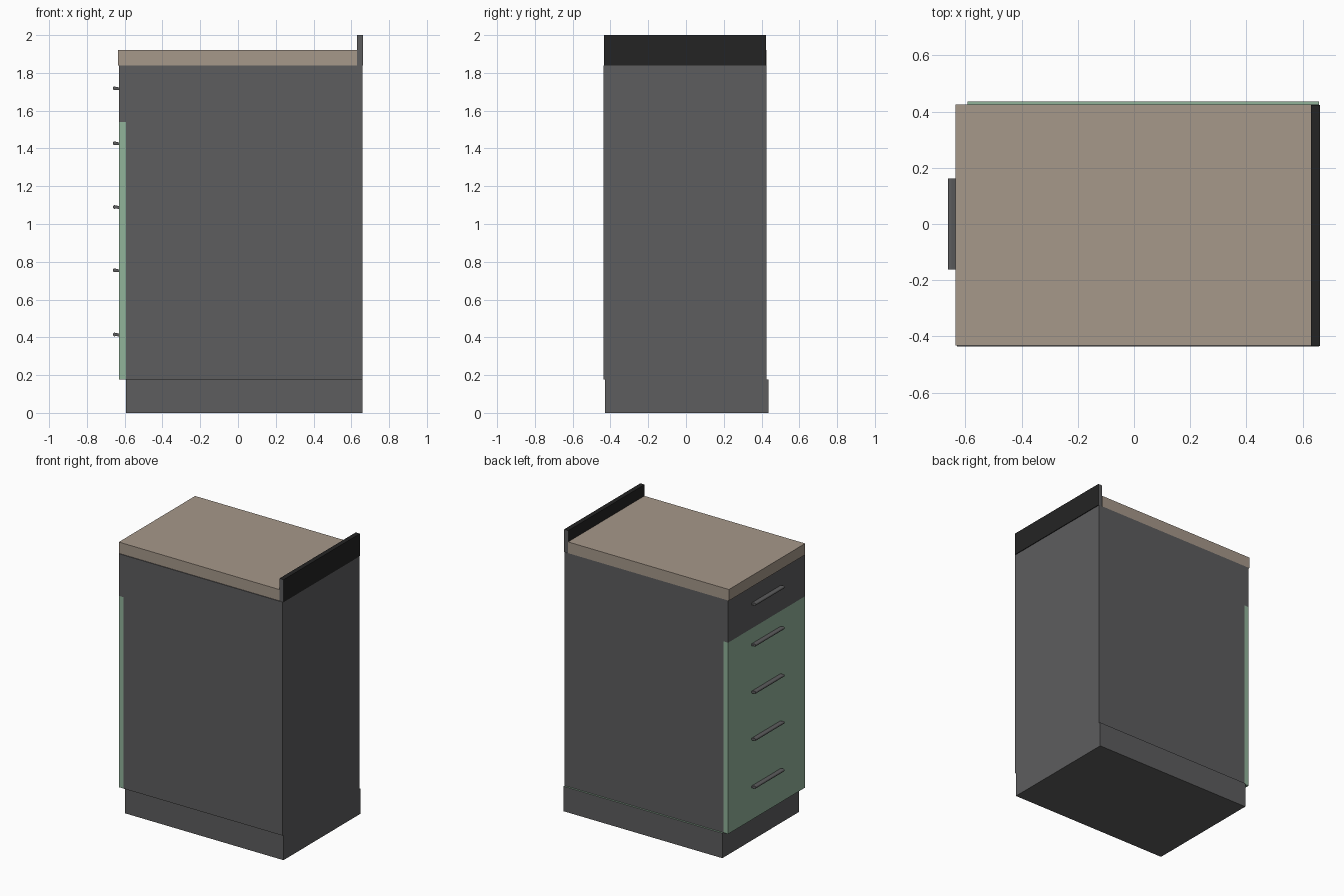
import bpy, bmesh, math

if "Cube" in bpy.data.objects:
    bpy.data.objects.remove(bpy.data.objects["Cube"])


def srgb(hexcode):
    out = []
    for i in (0, 2, 4):
        c = int(hexcode[i:i + 2], 16) / 255
        out.append(c / 12.92 if c <= 0.04045 else ((c + 0.055) / 1.055) ** 2.4)
    return (*out, 1.0)


def material(name, hexcode):
    m = bpy.data.materials.new(name)
    m.diffuse_color = srgb(hexcode)
    m.use_nodes = True
    m.node_tree.nodes["Principled BSDF"].inputs["Base Color"].default_value = m.diffuse_color
    return m


GREY = material("dark grey", "5d5d5e")
GREEN = material("sage green", "91b39a")
STONE = material("beige worktop", "a6988a")
BLACK = material("black", "242424")


def finish(name, bm, mats):
    me = bpy.data.meshes.new(name)
    bmesh.ops.recalc_face_normals(bm, faces=bm.faces)
    bm.to_mesh(me)
    bm.free()
    for m in mats:
        me.materials.append(m)
    ob = bpy.data.objects.new(name, me)
    bpy.context.collection.objects.link(ob)
    return ob


def box(name, x, y, z, *mats, second=None):
    """Box from (min, max) ranges; faces passing second(normal) get the second material."""
    bm = bmesh.new()
    bmesh.ops.create_cube(bm, size=1)
    for v in bm.verts:
        v.co = [r[0] if c < 0 else r[1] for c, r in zip(v.co, (x, y, z))]
    bm.normal_update()
    if second:
        for f in bm.faces:
            f.material_index = int(second(f.normal))
    return finish(name, bm, mats)


def handle(name, z):
    """Bar pull: rounded lip on a thin slanted flange, extruded along y."""
    bm = bmesh.new()
    r, cx = 0.010, -0.653
    pts = [(cx + r * math.cos(math.radians(a)), z + r * math.sin(math.radians(a)))
           for a in range(60, 301, 30)]
    pts += [(-0.628, z - 0.010), (-0.628, z + 0.004)]
    face = bm.faces.new([bm.verts.new((px, -0.162, pz)) for px, pz in pts])
    ext = bmesh.ops.extrude_face_region(bm, geom=[face])
    for v in ext["geom"]:
        if isinstance(v, bmesh.types.BMVert):
            v.co.y = 0.162
    ob = finish(name, bm, [GREY])
    bpy.context.view_layer.objects.active = ob
    ob.select_set(True)
    bpy.ops.object.shade_smooth_by_angle(angle=math.radians(40))
    ob.select_set(False)


SIDE = (-0.437, 0.426)

# Plinth and carcass
box("plinth", (-0.592, 0.658), (-0.428, 0.437), (0, 0.178), GREY, GREEN,
    second=lambda n: n.z > 0.9)
box("cabinet_body", (-0.594, 0.658), SIDE, (0.178, 1.84), GREY)

# Drawer fronts with their handles
levels = [0.178, 0.513, 0.855, 1.198, 1.54, 1.84]
handle_z = [0.415, 0.755, 1.09, 1.427, 1.718]
for i, hz in enumerate(handle_z):
    box(f"drawer_front_{i + 1}", (-0.630, -0.594), SIDE,
        (levels[i], levels[i + 1]), GREEN if i < 4 else GREY)
    handle(f"drawer_handle_{i + 1}", hz)

# Worktop and back panel (black with grey ends)
box("worktop", (-0.636, 0.63), (-0.432, 0.426), (1.84, 1.92), STONE)
box("backsplash", (0.63, 0.663), (-0.434, 0.424), (1.84, 2.0), BLACK, GREY,
    second=lambda n: abs(n.y) > 0.9)
